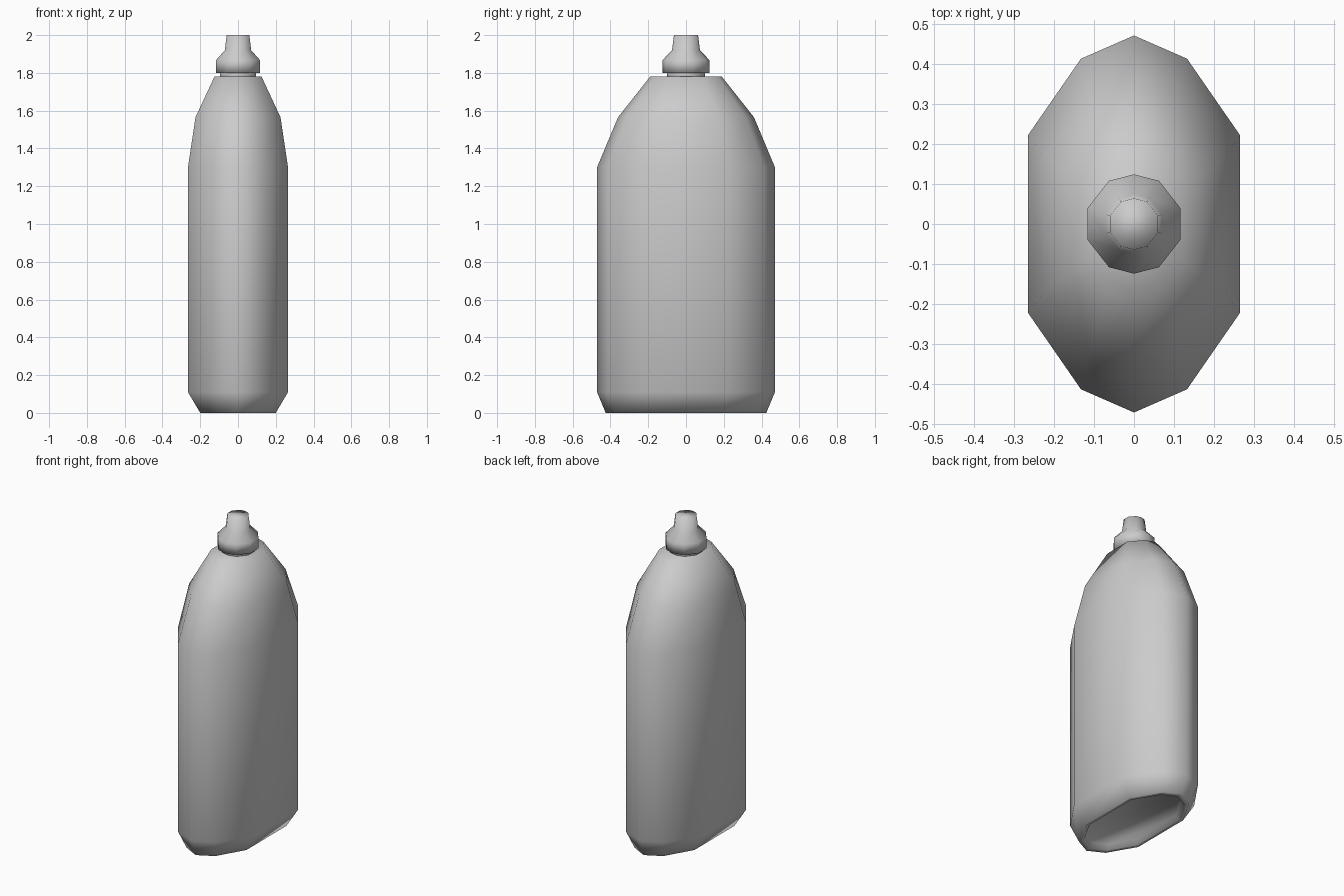
import bpy
import bmesh

if "Cube" in bpy.data.objects:
    bpy.data.objects.remove(bpy.data.objects["Cube"])


def mirrored(quarter):
    """Ten-sided outline, counter-clockwise from the +y tip, from its +x, +y points."""
    tip, a, b = quarter
    return [tip, (-a[0], a[1]), (-b[0], b[1]), (-b[0], -b[1]), (-a[0], -a[1]),
            (0, -tip[1]), (a[0], -a[1]), (b[0], -b[1]), b, a]


def loft(name, outline, rings):
    """Skin a closed solid through scaled outlines: (half width x, half depth y, z)."""
    bm = bmesh.new()
    loops = [[bm.verts.new((x * w, y * d, z)) for x, y in outline]
             for w, d, z in rings]
    n = len(outline)
    for low, high in zip(loops, loops[1:]):
        for i in range(n):
            j = (i + 1) % n
            bm.faces.new((low[i], low[j], high[j], high[i]))
    bm.faces.new(loops[0][::-1])
    bm.faces.new(loops[-1])
    bmesh.ops.recalc_face_normals(bm, faces=bm.faces)
    for f in bm.faces:
        f.smooth = True
    mesh = bpy.data.meshes.new(name)
    bm.to_mesh(mesh)
    bm.free()
    obj = bpy.data.objects.new(name, mesh)
    bpy.context.collection.objects.link(obj)
    return obj


# Outlines normalised to half width 1 and half depth 1
body_outline = mirrored([(0, 1), (0.5, 0.877), (1, 0.471)])
round_outline = mirrored([(0, 1), (0.54, 0.87), (1, 0.32)])

# Flattened bottle with shallow recess underneath and tapered shoulders
loft("bottle_body", body_outline, [
    (0.17, 0.37, 0.03), (0.18, 0.39, 0.0), (0.20, 0.425, 0.0),
    (0.265, 0.471, 0.11), (0.265, 0.471, 1.30),
    (0.225, 0.36, 1.565), (0.125, 0.19, 1.78)])

# Short neck between body and cap
loft("neck", round_outline, [(0.095, 0.10, 1.76), (0.095, 0.10, 1.82)])

# Cap with collar and pour nozzle
loft("nozzle_cap", round_outline, [
    (0.116, 0.124, 1.80), (0.116, 0.124, 1.868),
    (0.07, 0.074, 1.92), (0.06, 0.064, 2.0)])
